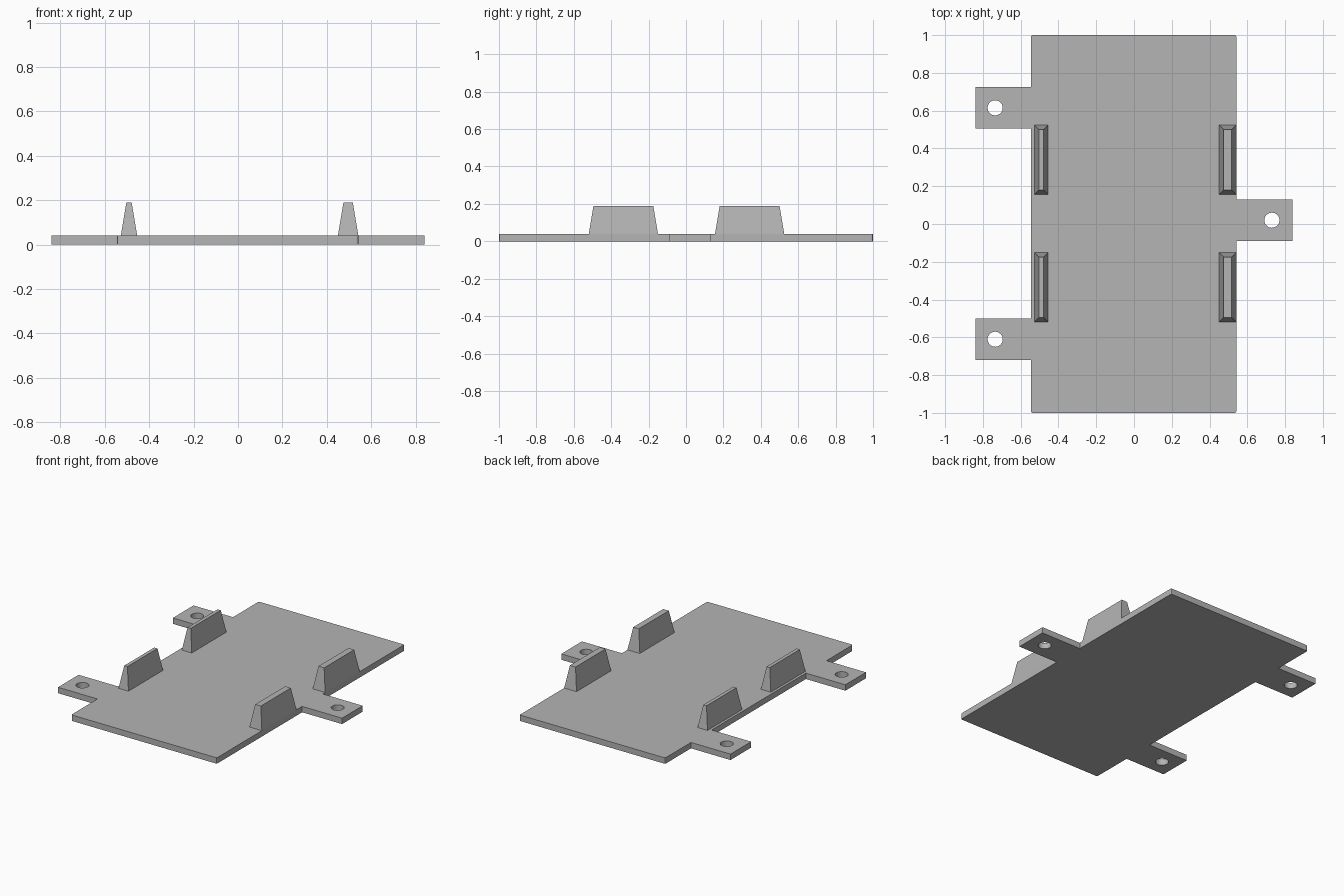
import bpy
import bmesh

old = bpy.data.objects.get("Cube")
if old:
    bpy.data.objects.remove(old, do_unlink=True)

grey = bpy.data.materials.new("plain grey")
grey.use_nodes = True
colour = (0.46, 0.46, 0.46, 1)
grey.diffuse_color = colour
grey.node_tree.nodes["Principled BSDF"].inputs["Base Color"].default_value = colour

THICK, TOP = 0.04, 0.19
LEFT, RIGHT, REACH = -0.545, 0.542, 0.84


def make_object(name, bm):
    bmesh.ops.recalc_face_normals(bm, faces=bm.faces)
    mesh = bpy.data.meshes.new(name)
    bm.to_mesh(mesh)
    bm.free()
    mesh.materials.append(grey)
    obj = bpy.data.objects.new(name, mesh)
    bpy.context.collection.objects.link(obj)
    return obj


# Flat base with three mounting tabs, extruded from one outline
def tab(x_edge, x_end, y0, y1):
    return [(x_edge, y0), (x_end, y0), (x_end, y1), (x_edge, y1)]


outline = [(LEFT, -1), (RIGHT, -1)]
outline += tab(RIGHT, REACH, -0.09, 0.13)
outline += [(RIGHT, 1), (LEFT, 1)]
outline += tab(LEFT, -REACH, 0.725, 0.505)
outline += tab(LEFT, -REACH, -0.5, -0.72)
bm = bmesh.new()
face = bm.faces.new([bm.verts.new((x, y, 0)) for x, y in outline])
extruded = bmesh.ops.extrude_face_region(bm, geom=[face])["geom"]
bmesh.ops.translate(bm, vec=(0, 0, THICK),
                    verts=[v for v in extruded if isinstance(v, bmesh.types.BMVert)])
corners = [e for e in bm.edges if all(abs(v.co.y) > 0.99 for v in e.verts)
           and abs(e.verts[0].co.z - e.verts[1].co.z) > 0.01]
bmesh.ops.bevel(bm, geom=corners, offset=0.008, segments=2, profile=0.5, affect='EDGES')
base = make_object("base_plate", bm)

# Screw holes through the tabs
bm = bmesh.new()
for x, y in [(-0.735, 0.615), (-0.735, -0.61), (0.73, 0.02)]:
    ring = bmesh.ops.create_cone(bm, cap_ends=True, segments=32,
                                 radius1=0.04, radius2=0.04, depth=0.3)
    bmesh.ops.translate(bm, vec=(x, y, 0), verts=ring["verts"])
cutter = make_object("hole_cutter", bm)
cutter.hide_render = True
cutter.hide_set(True)
cut = base.modifiers.new("screw_holes", 'BOOLEAN')
cut.operation = 'DIFFERENCE'
cut.solver = 'EXACT'
cut.object = cutter
# Freeze the cut so the helper can go
bpy.context.view_layer.update()
cut_mesh = bpy.data.meshes.new_from_object(
    base.evaluated_get(bpy.context.evaluated_depsgraph_get()))
base.modifiers.clear()
base.data = cut_mesh
bpy.data.objects.remove(cutter, do_unlink=True)


# Tapered retaining ribs standing on the base
def rib(name, x, half_base, half_top, y):
    bm = bmesh.new()
    bmesh.ops.create_cube(bm, size=2)
    for v in bm.verts:
        upper = v.co.z > 0
        v.co.x = x + v.co.x * (half_top if upper else half_base)
        v.co.y = y + v.co.y * (0.16 if upper else 0.185)
        v.co.z = TOP if upper else THICK
    make_object(name, bm)


for end, y in (("front", -0.335), ("back", 0.34)):
    rib(end + "_right_rib", -0.491, 0.037, 0.012, y)
    rib(end + "_left_rib", 0.496, 0.046, 0.021, y)
